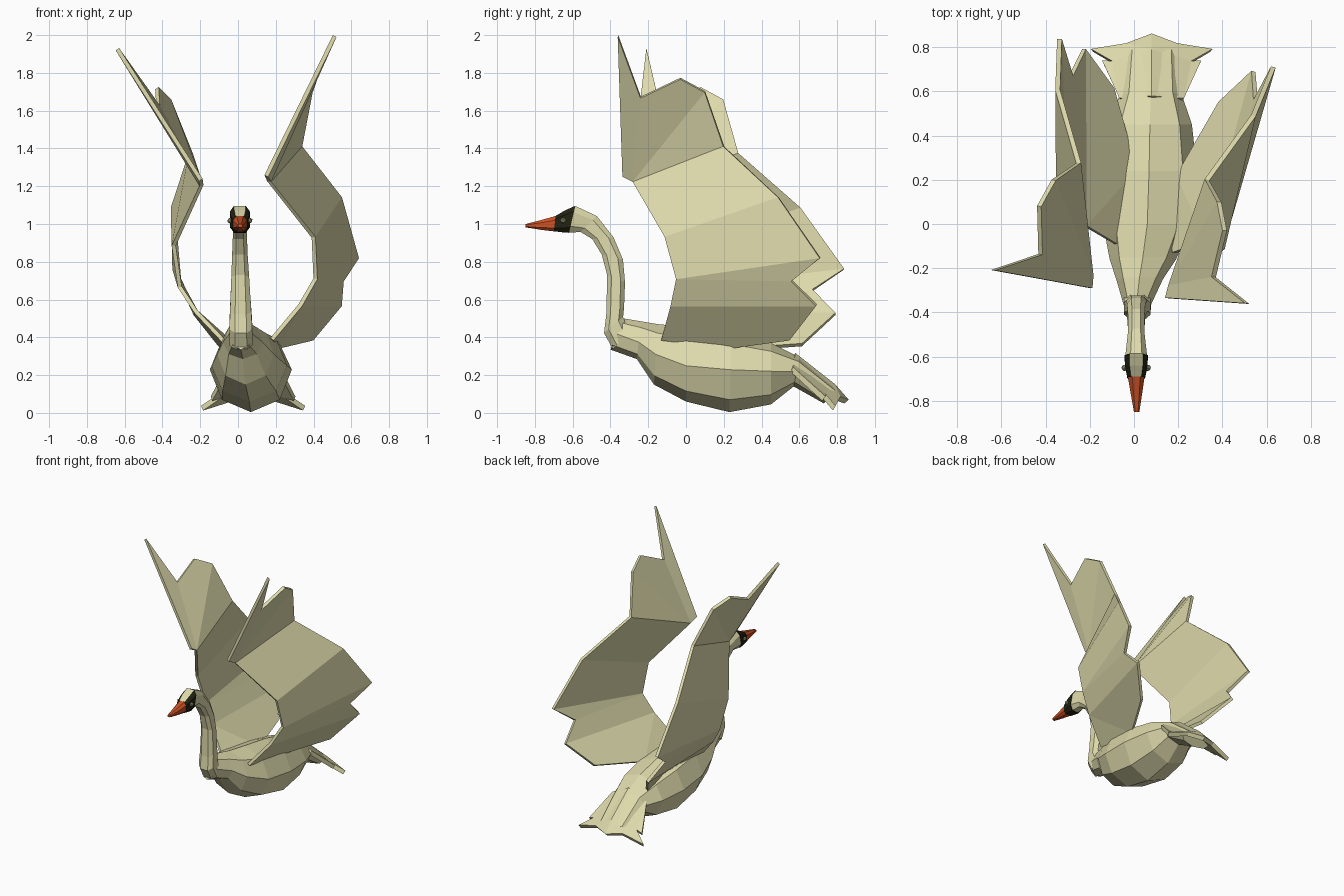
import bpy, bmesh, math
from mathutils import Vector


def material(name, rgb):
    m = bpy.data.materials.new(name)
    m.diffuse_color = (*rgb, 1)
    return m


CREAM = material("cream feathers", (0.73, 0.70, 0.41))
ORANGE = material("orange bill", (0.62, 0.085, 0.018))
BLACK = material("black mask", (0.016, 0.016, 0.006))
EYE = material("pale eye", (0.33, 0.34, 0.19))


def finish(name, bm, mats, thickness=0, rule=None):
    bmesh.ops.recalc_face_normals(bm, faces=bm.faces)
    bm.normal_update()
    if rule:
        for f in bm.faces:
            f.material_index = rule(f)
    mesh = bpy.data.meshes.new(name)
    bm.to_mesh(mesh)
    bm.free()
    for m in mats:
        mesh.materials.append(m)
    ob = bpy.data.objects.new(name, mesh)
    bpy.context.collection.objects.link(ob)
    if thickness:
        s = ob.modifiers.new("thickness", 'SOLIDIFY')
        s.thickness = thickness
        s.offset = 0
    return ob


def loft(name, rings, mats, turn=0.0, power=1.0, rule=None):
    """Eight-sided skin; ring = x centre, half width, low y,z, high y,z, height of widest point."""
    bm = bmesh.new()
    loops = []
    for xc, hw, ly, lz, hy, hz, mid in rings:
        loop = []
        for i in range(8):
            a = math.radians(45 * i + turn)
            c, s = (math.copysign(abs(v) ** power, v) for v in (math.cos(a), math.sin(a)))
            t = mid + s * (mid if s < 0 else 1 - mid)
            loop.append(bm.verts.new((xc + hw * c, ly + (hy - ly) * t, lz + (hz - lz) * t)))
        loops.append(loop)
    for a, b in zip(loops, loops[1:]):
        for i in range(8):
            j = (i + 1) % 8
            bm.faces.new((a[i], a[j], b[j], b[i]))
    bm.faces.new(loops[0])
    bm.faces.new(loops[-1])
    return finish(name, bm, mats, rule=rule)


def sheet(name, points, faces, thickness):
    bm = bmesh.new()
    vs = [bm.verts.new(p) for p in points]
    for f in faces:
        bm.faces.new([vs[i] for i in f])
    return finish(name, bm, [CREAM], thickness)


# Body, thinning into the tail root
loft("body", [
    (0.015, 0.062, -0.40, 0.335, -0.33, 0.50, 0.5),
    (0.025, 0.105, -0.26, 0.285, -0.24, 0.485, 0.45),
    (0.04, 0.15, -0.17, 0.15, -0.15, 0.47, 0.5),
    (0.06, 0.20, 0.00, 0.06, 0.00, 0.455, 0.48),
    (0.068, 0.217, 0.23, 0.004, 0.24, 0.42, 0.54),
    (0.072, 0.19, 0.45, 0.045, 0.45, 0.37, 0.54),
    (0.076, 0.14, 0.57, 0.14, 0.60, 0.295, 0.5),
    (0.08, 0.125, 0.73, 0.05, 0.80, 0.13, 0.5),
], [CREAM])

# Curved neck
loft("neck", [
    (0.015, 0.065, -0.39, 0.335, -0.29, 0.42, 0.5),
    (0.015, 0.064, -0.437, 0.42, -0.33, 0.51, 0.5),
    (0.014, 0.060, -0.425, 0.52, -0.325, 0.56, 0.5),
    (0.012, 0.050, -0.42, 0.73, -0.32, 0.69, 0.5),
    (0.010, 0.044, -0.45, 0.84, -0.33, 0.81, 0.5),
    (0.010, 0.040, -0.50, 0.92, -0.38, 0.93, 0.5),
    (0.010, 0.040, -0.56, 0.955, -0.47, 1.045, 0.5),
    (0.010, 0.052, -0.62, 0.95, -0.585, 1.10, 0.5),
], [CREAM], 22.5, 0.75)

# Head with a dark mask below the pale crown, and the bill
loft("head", [
    (0.010, 0.055, -0.62, 0.95, -0.585, 1.10, 0.5),
    (0.010, 0.053, -0.645, 0.952, -0.64, 1.075, 0.5),
    (0.010, 0.042, -0.70, 0.96, -0.69, 1.045, 0.5),
], [BLACK, CREAM], 22.5, 0.6, rule=lambda f: int(f.normal.z > 0.78))
loft("bill", [
    (0.010, 0.040, -0.695, 0.958, -0.688, 1.046, 0.45),
    (0.011, 0.027, -0.77, 0.968, -0.77, 1.022, 0.45),
    (0.012, 0.013, -0.85, 0.982, -0.85, 1.0, 0.5),
], [ORANGE], 22.5, 0.8)

# Eyes
for side in (-1, 1):
    bm = bmesh.new()
    bmesh.ops.create_icosphere(bm, subdivisions=1, radius=0.016)
    bmesh.ops.translate(bm, verts=bm.verts, vec=(0.010 + side * 0.052, -0.65, 1.018))
    finish("eye_left" if side < 0 else "eye_right", bm, [EYE])

# Fanned tail: centre ridge plus a mirrored toothed edge
edge = [(0.14, 0.56, 0.23), (0.22, 0.73, 0.075), (0.175, 0.73, 0.09),
        (0.27, 0.785, 0.025), (0.11, 0.81, 0.075)]
pts = [(0.08, 0.57, 0.305), (0.08, 0.78, 0.14), (0.08, 0.85, 0.06)]
pts += [(0.08 + s * x, y, z) for s in (1, -1) for x, y, z in edge]
tail_faces = []
for k in (3, 8):
    tail_faces += [(0, k, k + 2, 1), (k, k + 1, k + 2), (1, k + 2, k + 3, k + 4), (1, k + 4, 2)]
sheet("tail", pts, tail_faces, 0.03)

# Raised wings: folded panels from root to tip
wing = [Vector(p) for p in [
    (0.18, -0.13, 0.39), (0.20, 0.22, 0.345), (0.39, 0.55, 0.39),
    (0.33, -0.08, 0.57), (0.54, 0.69, 0.57),
    (0.41, -0.05, 0.71), (0.55, 0.56, 0.70), (0.63, 0.71, 0.82),
    (0.40, -0.11, 0.93), (0.54, 0.49, 1.14),
    (0.165, -0.28, 1.225), (0.33, 0.20, 1.41), (0.15, -0.335, 1.255),
    (0.385, 0.10, 1.70), (0.41, -0.03, 1.77), (0.36, -0.24, 1.67), (0.512, -0.36, 1.995)]]
panels = [(0, 1, 3), (1, 2, 4, 3), (3, 4, 6, 5), (5, 6, 7), (5, 7, 9, 8), (8, 9, 11, 10),
          (10, 11, 13), (10, 13, 14, 15), (10, 15, 16, 12)]
sheet("wing_right", wing, panels, 0.022)

# The left wing is the mirror image across a slightly turned plane
n = Vector((0.99, -0.13, 0.06)).normalized()
sheet("wing_left", [p - 2 * (p.dot(n) - 0.092) * n for p in wing], panels, 0.022)
